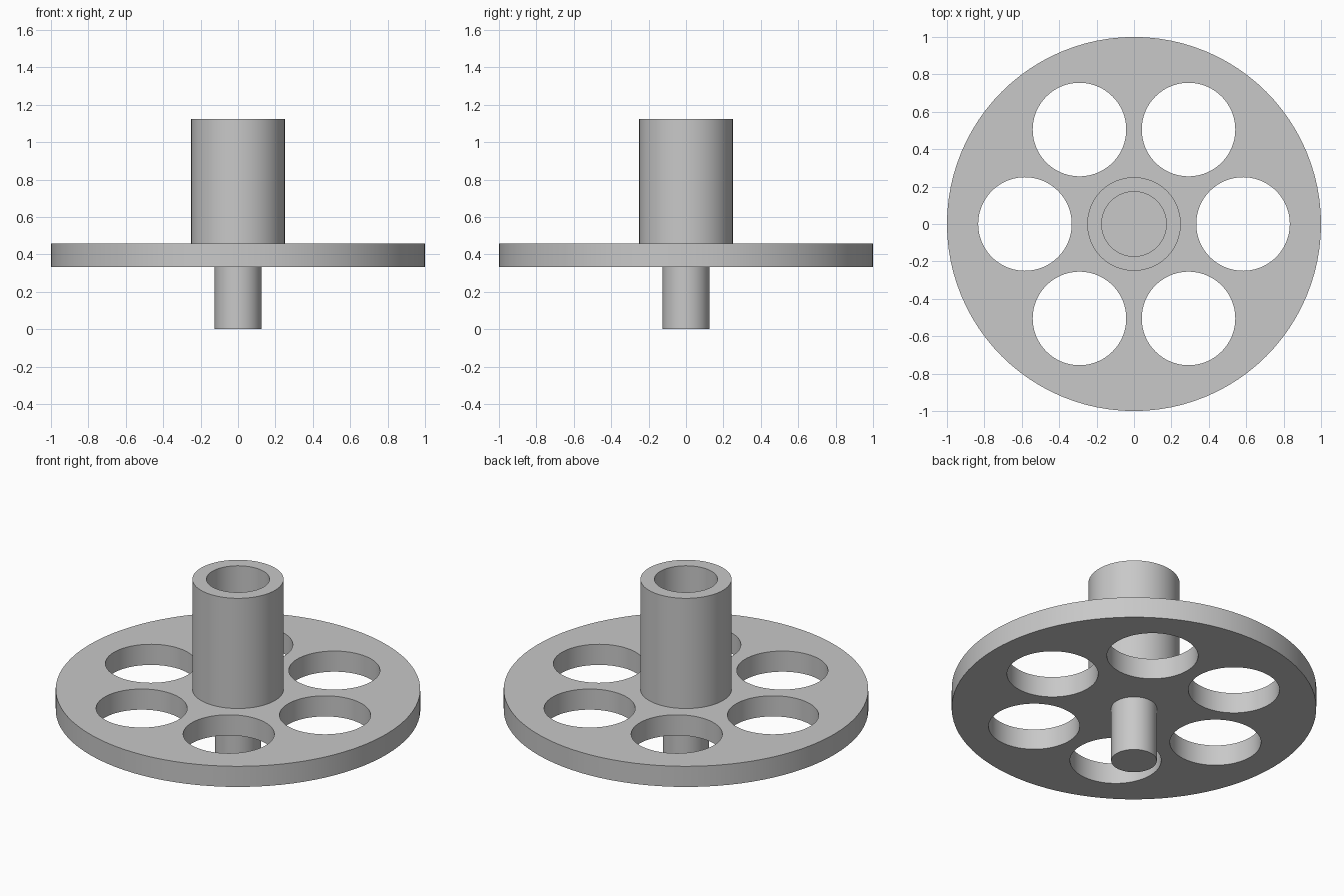
import bpy, bmesh
from math import cos, sin, pi, radians

SEGMENTS = 96
DISC_BOTTOM, DISC_TOP = 0.333, 0.458

cube = bpy.data.objects.get("Cube")
if cube:
    bpy.data.objects.remove(cube, do_unlink=True)

grey = bpy.data.materials.new("plain grey")
grey.use_nodes = True
colour = (0.58, 0.58, 0.58, 1)
grey.diffuse_color = colour
grey.node_tree.nodes["Principled BSDF"].inputs["Base Color"].default_value = colour


def lathe(name, profile):
    """Turn (radius, height) points around the z axis."""
    bm = bmesh.new()
    rings = []
    for i in range(SEGMENTS):
        a = 2 * pi * i / SEGMENTS
        rings.append([bm.verts.new((r * cos(a), r * sin(a), z)) for r, z in profile])
    for i in range(SEGMENTS):
        here, there = rings[i], rings[(i + 1) % SEGMENTS]
        for j in range(len(profile) - 1):
            bm.faces.new((here[j], there[j], there[j + 1], here[j + 1]))
    bmesh.ops.remove_doubles(bm, verts=bm.verts, dist=0.0001)
    mesh = bpy.data.meshes.new(name)
    bm.to_mesh(mesh)
    bm.free()
    obj = bpy.data.objects.new(name, mesh)
    bpy.context.collection.objects.link(obj)
    mesh.materials.append(grey)
    return obj


def cylinder(name, radius, bottom, top, x=0, y=0):
    bpy.ops.mesh.primitive_cylinder_add(
        vertices=SEGMENTS, radius=radius, depth=top - bottom,
        location=(x, y, (bottom + top) / 2))
    obj = bpy.context.object
    obj.name = name
    obj.data.materials.append(grey)
    return obj


# Disc with six round holes
disc = cylinder("disc", 1, DISC_BOTTOM, DISC_TOP)
for i in range(6):
    a = i * pi / 3
    cutter = cylinder("hole_cutter", 0.25, DISC_BOTTOM - 0.1, DISC_TOP + 0.1,
                      0.583 * cos(a), 0.583 * sin(a))
    cutter.hide_render = True
    cut = disc.modifiers.new("hole", "BOOLEAN")
    cut.operation = "DIFFERENCE"
    cut.solver = "EXACT"
    cut.object = cutter
    bpy.context.view_layer.objects.active = disc
    bpy.ops.object.modifier_apply(modifier=cut.name)
    bpy.data.objects.remove(cutter, do_unlink=True)

# Hollow hub above, solid shaft below
hub = lathe("hub_tube", [(0.25, DISC_TOP), (0.25, 1.125), (0.173, 1.125), (0.173, DISC_TOP)])
shaft = lathe("lower_shaft", [(0, 0), (0.125, 0), (0.125, DISC_BOTTOM)])

# Smooth walls, sharp rims
bpy.ops.object.select_all(action="DESELECT")
for obj in (disc, hub, shaft):
    obj.select_set(True)
bpy.context.view_layer.objects.active = disc
bpy.ops.object.shade_smooth_by_angle(angle=radians(30))
